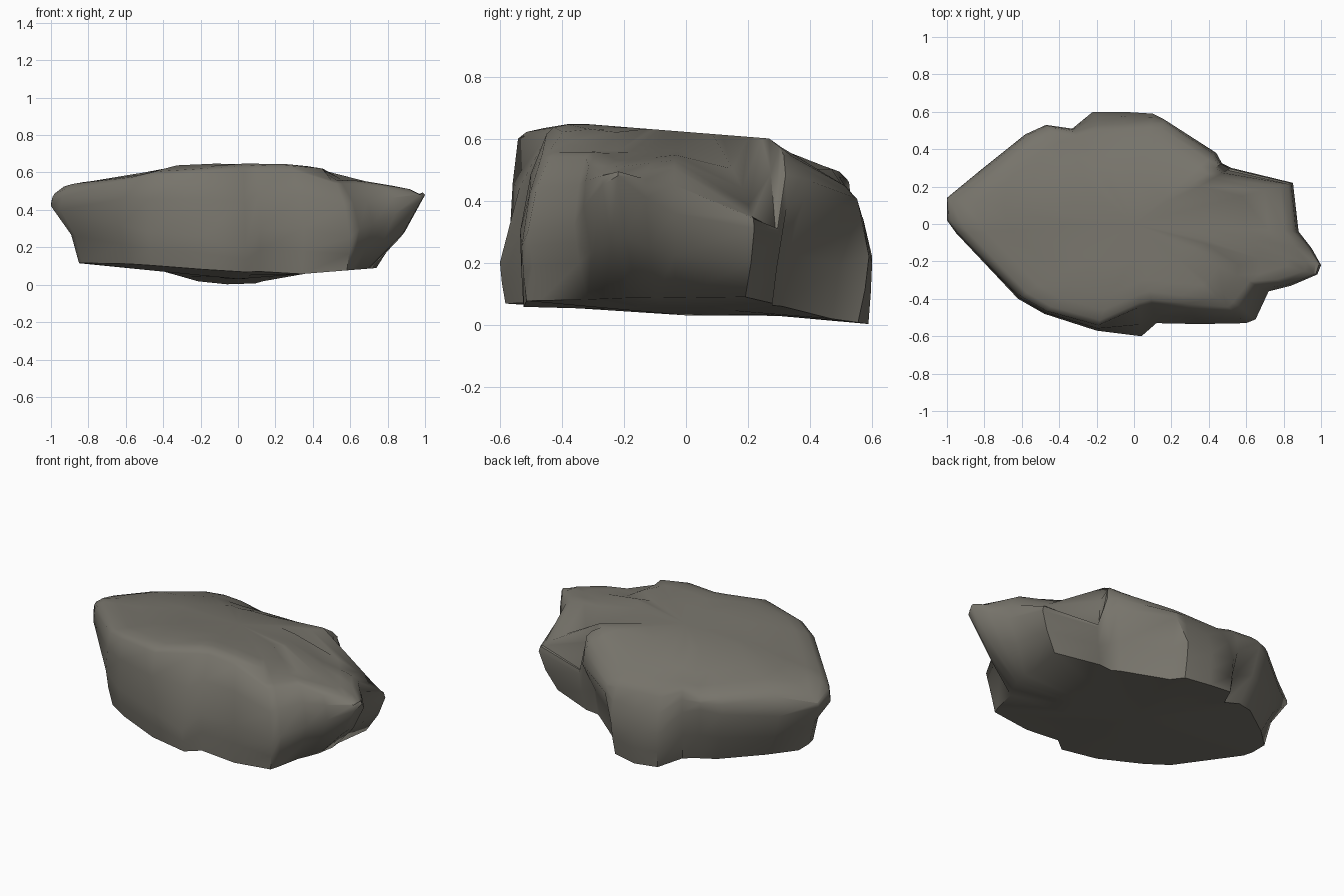
import bpy, bmesh, math

if "Cube" in bpy.data.objects:
    bpy.data.objects.remove(bpy.data.objects["Cube"])

# Girdle of the boulder: x, y, height of widest point, top scale, base scale
GIRDLE = [
    (1.00, -.22, .48, .97, .70), (.95, -.13, .41, .95, .75), (.88, -.04, .36, .96, .80),
    (.85, .22, .31, .97, .87), (.52, .30, .29, .96, .93), (.47, .325, .38, .97, .86),
    (.44, .38, .40, .95, .82),
    (.16, .56, .37, .96, .84), (.10, .59, .22, .92, .94), (-.06, .60, .20, .89, .98),
    (-.22, .60, .22, .88, .97), (-.33, .51, .36, .97, .87), (-.47, .53, .42, .98, .84),
    (-.58, .48, .40, .97, .86), (-.83, .28, .38, .96, .87), (-1.0, .14, .43, .99, .85),
    (-1.0, .02, .42, .98, .85), (-.95, -.05, .40, .98, .88), (-.62, -.40, .32, .97, .95),
    (-.48, -.48, .28, .97, .95), (-.20, -.57, .26, .95, .97), (.04, -.60, .20, .74, .97),
    (.12, -.53, .30, .80, .98), (.35, -.535, .30, .84, .98), (.60, -.53, .25, .88, .97),
    (.65, -.51, .30, .86, .92), (.72, -.36, .32, .90, .88), (.84, -.33, .38, .95, .79),
    (.98, -.27, .45, .98, .71)]


def lerp(curve, v):
    """Piecewise linear profile."""
    for (a, fa), (b, fb) in zip(curve, curve[1:]):
        if v <= b:
            return fa + (fb - fa) * max(0, v - a) / (b - a)
    return curve[-1][1]


def top_z(x, y):
    fx = lerp([(-1, .50), (-.9, .54), (-.55, .58), (-.28, .65), (.3, .645),
               (.52, .61), (.64, .56), (1, .50)], x)
    back = .48 if x < -.3 else .43
    fy = lerp([(-.6, .61), (-.36, .65), (.27, .60), (.35, .54), (.55, back)], y)
    z = min(fx, fy) - max(0, -x - .6) * max(0, y - .05)
    # low shelf at the back right corner
    shelf = lerp([(.10, .56), (.16, .49), (.21, .37), (.30, .32)], y)
    w = min(1, max(0, (x - .46) / .035))
    return z + (min(z, shelf) - z) * w


def base_z(x, y):
    z = .03 + (-.10 if x < 0 else .08) * x
    if x < .2:
        z += .06 * max(0, -y)
    if abs(x + .05) < .27:
        z -= .10 * max(0, y - .25)
    return max(.002, z)


bm = bmesh.new()


def ring(fn):
    return [bm.verts.new(fn(*row)) for row in GIRDLE]


def base_ring(k):
    return ring(lambda x, y, z, t, b: (x*b*k, y*b*k, base_z(x*b*k, y*b*k)))


def top_ring(k, drop):
    return ring(lambda x, y, z, t, b: (x*t*k, y*t*k, top_z(x*t*k, y*t*k) - drop))


def wall_ring(f, bulge, upper):
    """Ring between the girdle and the top or base rim."""
    def point(x, y, z, t, b):
        s = t if upper else b
        end = top_z(x*s, y*s) if upper else base_z(x*s, y*s)
        swell = bulge
        if not upper and (x < -.9 or (.1 < x < .5 and y > .31)):
            swell = -.22                      # hollow undercuts
        k = 1 + (s - 1) * f + swell * (1 - s)
        return x*k, y*k, z + (end - z) * f
    return ring(point)


# Underside, walls and top skin
rings = [base_ring(.5), base_ring(1), wall_ring(.5, .14, False),
         ring(lambda x, y, z, t, b: (x, y, z)), wall_ring(.55, .15, True),
         top_ring(1, .02), top_ring(.95, .003), top_ring(.85, 0),
         top_ring(.7, 0), top_ring(.4, 0)]
n = len(GIRDLE)
for lo, hi in zip(rings, rings[1:]):
    for i in range(n):
        j = (i + 1) % n
        bm.faces.new((lo[i], lo[j], hi[j], hi[i]))
low = bm.verts.new((0, 0, .03))
peak = bm.verts.new((0, 0, top_z(0, 0)))
for i in range(n):
    j = (i + 1) % n
    bm.faces.new((low, rings[0][j], rings[0][i]))
    bm.faces.new((peak, rings[-1][i], rings[-1][j]))
bmesh.ops.recalc_face_normals(bm, faces=bm.faces)

mesh = bpy.data.meshes.new("boulder")
bm.to_mesh(mesh)
bm.free()
boulder = bpy.data.objects.new("boulder", mesh)
bpy.context.collection.objects.link(boulder)

# Single stone colour
stone = bpy.data.materials.new("grey stone")
stone.diffuse_color = (.185, .175, .148, 1)
stone.use_nodes = True
stone.node_tree.nodes["Principled BSDF"].inputs["Base Color"].default_value = stone.diffuse_color
mesh.materials.append(stone)

bpy.context.view_layer.objects.active = boulder
boulder.select_set(True)
bpy.ops.object.shade_smooth_by_angle(angle=math.radians(55))
